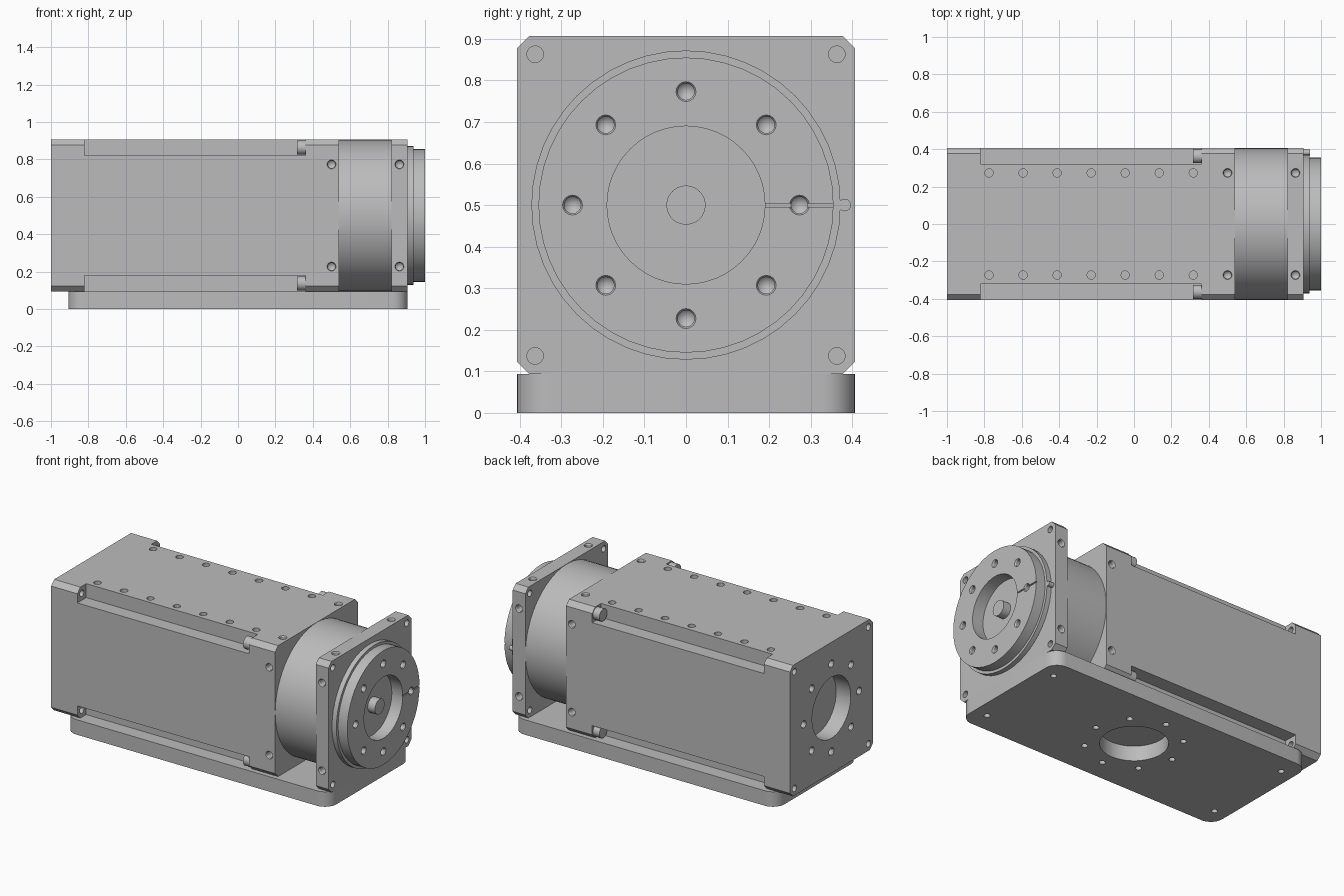
import bpy, bmesh, math
from mathutils import Vector, Matrix

if "Cube" in bpy.data.objects:
    bpy.data.objects.remove(bpy.data.objects["Cube"])

GREY = (0.5, 0.5, 0.5, 1)
metal = bpy.data.materials.new("machined_grey")
metal.use_nodes = True
metal.diffuse_color = GREY
metal.node_tree.nodes["Principled BSDF"].inputs["Base Color"].default_value = GREY

MID = 0.5       # height of the main axis
HALF = 0.407    # half width of the housing
CORNER = 0.363  # corner screw offset
ROW = 0.273     # bolt circle radius and side hole offset
X, Z = Vector((1, 0, 0)), Vector((0, 0, 1))
SIDES = [Vector((0, 1, 0)), Vector((0, -1, 0)), Z, -Z]
SIGNS = [(a, b) for a in (-1, 1) for b in (-1, 1)]


def finish(name, bm):
    bmesh.ops.recalc_face_normals(bm, faces=bm.faces)
    mesh = bpy.data.meshes.new(name)
    bm.to_mesh(mesh)
    bm.free()
    mesh.materials.append(metal)
    obj = bpy.data.objects.new(name, mesh)
    bpy.context.collection.objects.link(obj)
    return obj


def select(obj):
    bpy.ops.object.select_all(action='DESELECT')
    obj.select_set(True)
    bpy.context.view_layer.objects.active = obj


def smooth(obj):
    select(obj)
    bpy.ops.object.shade_smooth_by_angle(angle=math.radians(30))


def cut(obj, bm):
    cutter = finish("cutter", bm)
    cutter.hide_render = True
    mod = obj.modifiers.new("cut", 'BOOLEAN')
    mod.operation, mod.solver, mod.object = 'DIFFERENCE', 'EXACT', cutter
    select(obj)
    bpy.ops.object.modifier_apply(modifier=mod.name)
    bpy.data.objects.remove(cutter)


def lathe(bm, profile, origin, axis, n=16):
    """Spin (radius, distance) points about an axis."""
    frame = Matrix.Translation(origin) @ axis.to_track_quat('Z', 'Y').to_matrix().to_4x4()
    rings = []
    for r, t in profile:
        steps = n if r else 1
        rings.append([bm.verts.new(frame @ Vector((r * math.cos(math.tau * i / n),
                      r * math.sin(math.tau * i / n), t))) for i in range(steps)])
    for a, b in zip(rings, rings[1:]):
        for i in range(n):
            j = (i + 1) % n
            loop = [a[i % len(a)], a[j % len(a)], b[j % len(b)], b[i % len(b)]]
            bm.faces.new(list(dict.fromkeys(loop)))


def rod(bm, r, start, axis, length, n=16):
    lathe(bm, [(0, 0), (r, 0), (r, length), (0, length)], start, axis, n)


def drill(bm, surface, normal, r=0.02, depth=0.06):
    """Blind hole with a countersink and a pointed bottom."""
    lathe(bm, [(0, 0.01), (r + 0.004, 0.01), (r + 0.004, 0), (r, -0.006),
               (r, -depth), (0, -depth - r)], surface, normal)


def box(bm, low, high):
    low, high = Vector(low), Vector(high)
    size = high - low
    mat = Matrix.Translation((low + high) / 2) @ Matrix.Diagonal((*size, 1))
    return bmesh.ops.create_cube(bm, size=1, matrix=mat)["verts"]


def bevelled_block(name, low, high, axis, offset, segments):
    """Block whose edges along one axis are bevelled."""
    bm = bmesh.new()
    box(bm, low, high)
    edges = [e for e in bm.edges
             if abs((e.verts[0].co - e.verts[1].co).normalized().dot(axis)) > 0.9]
    bmesh.ops.bevel(bm, geom=edges, offset=offset, segments=segments,
                    profile=0.5, affect='EDGES')
    return finish(name, bm)


def bolt_circle(centre, axis):
    u = Vector((0, 1, 0))
    v = axis.cross(u)
    for i in range(8):
        a = math.tau * i / 8
        yield centre + ROW * (u * math.cos(a) + v * math.sin(a))


def side_holes(bm, x):
    for n in SIDES:
        across = n.cross(X)
        for s in (-1, 1):
            drill(bm, Vector((x, 0, MID)) + n * HALF + across * s * ROW, n)


# Base plate with central opening and bolt holes
base = bevelled_block("base_plate", (-0.907, -HALF, 0), (0.907, HALF, 0.093), Z, 0.08, 8)
bm = bmesh.new()
rod(bm, 0.19, Vector((0, 0, -0.01)), Z, 0.2, 40)
spots = list(bolt_circle(Vector(), Z)) + [Vector((0.817 * a, 0.285 * b, 0)) for a, b in SIGNS]
for p in spots:
    rod(bm, 0.018, p - Z * 0.01, Z, 0.09)
cut(base, bm)
smooth(base)

# Main housing with corner channels
body = bevelled_block("motor_housing", (-1, -HALF, MID - HALF), (0.54, HALF, MID + HALF), X, 0.03, 1)
bm = bmesh.new()
for a, b in SIGNS:
    y, z = sorted((a * 0.32, a * 0.5)), sorted((MID + b * 0.32, MID + b * 0.5))
    box(bm, (-0.82, y[0], z[0]), (0.36, y[1], z[1]))
cut(body, bm)
bm = bmesh.new()
for a, b in SIGNS:
    rod(bm, 0.02, Vector((-1.01, a * CORNER, MID + b * CORNER)), X, 0.22)
rod(bm, 0.19, Vector((-1.01, 0, MID)), X, 0.11, 40)
for p in bolt_circle(Vector((-1, 0, MID)), -X):
    drill(bm, p, -X)
side_holes(bm, 0.5)
for i in range(7):
    for s in (-1, 1):
        rod(bm, 0.022, Vector((-0.775 + 0.182 * i, s * ROW, MID + HALF - 0.05)), Z, 0.07)
cut(body, bm)
smooth(body)

# Screw heads at the front end of each channel
bm = bmesh.new()
for a, b in SIGNS:
    rod(bm, 0.038, Vector((0.315, a * CORNER, MID + b * CORNER)), X, 0.05, 20)
smooth(finish("channel_screw_heads", bm))

# Round gear case between housing and flange
bm = bmesh.new()
rod(bm, HALF - 0.001, Vector((0.53, 0, MID)), X, 0.3, 64)
smooth(finish("gear_case", bm))

# Square mounting flange
flange = bevelled_block("mounting_flange", (0.82, -HALF, MID - HALF), (0.907, HALF, MID + HALF), X, 0.03, 1)
bm = bmesh.new()
for a, b in SIGNS:
    rod(bm, 0.02, Vector((0.8, a * CORNER, MID + b * CORNER)), X, 0.2)
side_holes(bm, 0.863)
cut(flange, bm)
smooth(flange)

# Output disc: stepped rim, central recess and hub
bm = bmesh.new()
lathe(bm, [(0, 0.9), (0.372, 0.9), (0.372, 0.937), (0.355, 0.937), (0.355, 1), (0.19, 1),
           (0.19, 0.925), (0.047, 0.925), (0.047, 0.975), (0, 0.975)], Z * MID, X, 48)
disc = finish("output_disc", bm)
bm = bmesh.new()
for p in bolt_circle(Vector((1, 0, MID)), X):
    drill(bm, p, X, depth=0.05)
cut(disc, bm)
# Zero mark groove
bm = bmesh.new()
box(bm, (0.994, 0.18, MID - 0.004), (1.01, 0.36, MID + 0.004))
cut(disc, bm)
smooth(disc)

# Index pin beside the disc
bm = bmesh.new()
rod(bm, 0.015, Vector((0.89, 0.382, MID)), X, 0.05)
smooth(finish("index_pin", bm))
